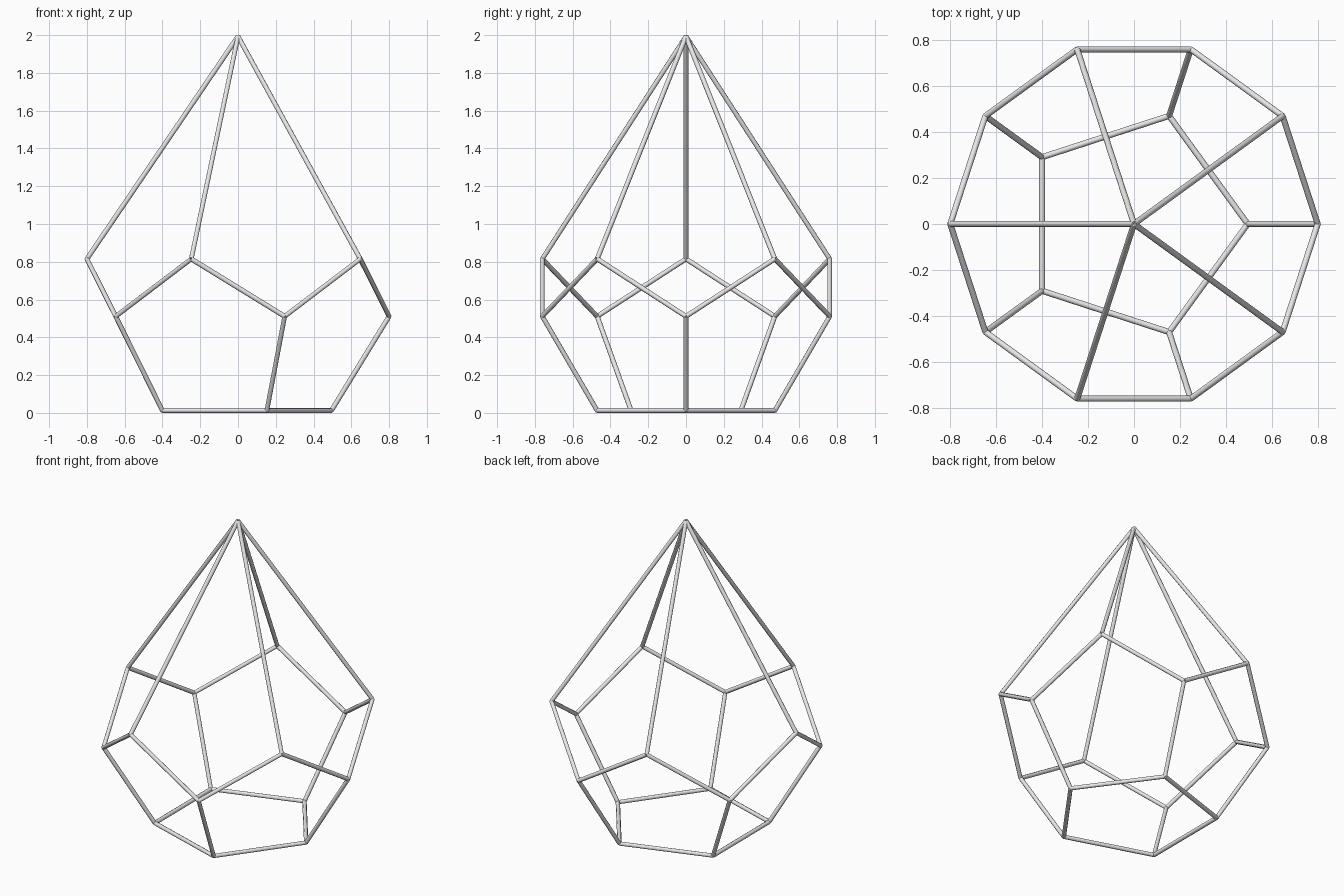
import bpy, bmesh
from math import sin, cos, pi
from mathutils import Vector, Matrix

if "Cube" in bpy.data.objects:
    bpy.data.objects.remove(bpy.data.objects["Cube"], do_unlink=True)

BAR_RADIUS = 0.013
SIDES = 8

# Single light metal colour
metal = bpy.data.materials.new("light_grey_metal")
metal.use_nodes = True
grey = (0.8, 0.8, 0.8, 1)
metal.diffuse_color = grey
metal.node_tree.nodes["Principled BSDF"].inputs["Base Color"].default_value = grey


def ring(radius, z, turn=0):
    """Five corners of a regular pentagon."""
    angles = [turn + i * 2 * pi / 5 for i in range(5)]
    return [Vector((radius * cos(a), radius * sin(a), z)) for a in angles]


def make_bars(name, pairs):
    """Join straight round bars between pairs of points into one object."""
    bm = bmesh.new()
    for a, b in pairs:
        d = b - a
        place = Matrix.Translation((a + b) / 2) @ d.to_track_quat("Z", "Y").to_matrix().to_4x4()
        bmesh.ops.create_cone(bm, cap_ends=True, segments=SIDES, radius1=BAR_RADIUS,
                              radius2=BAR_RADIUS, depth=d.length, matrix=place)
    # Round sides, crisp end caps
    for face in bm.faces:
        face.smooth = len(face.verts) == 4
    for edge in bm.edges:
        edge.smooth = all(face.smooth for face in edge.link_faces)
    mesh = bpy.data.meshes.new(name)
    bm.to_mesh(mesh)
    bm.free()
    mesh.materials.append(metal)
    obj = bpy.data.objects.new(name, mesh)
    bpy.context.collection.objects.link(obj)


# Corners of a dodecahedron frame whose top is drawn up to a point
base = ring(0.495, BAR_RADIUS)
lower = ring(0.8, 0.511)
upper = ring(0.8, 0.815, pi / 5)
apex = Vector((0, 0, 1.993))

# Bars
make_bars("base_pentagon", [(base[i], base[(i + 1) % 5]) for i in range(5)])
make_bars("lower_struts", list(zip(base, lower)))
make_bars("zigzag_belt", [(lower[i], upper[j]) for i in range(5) for j in (i, i - 1)])
make_bars("roof_bars", [(corner, apex) for corner in upper])
